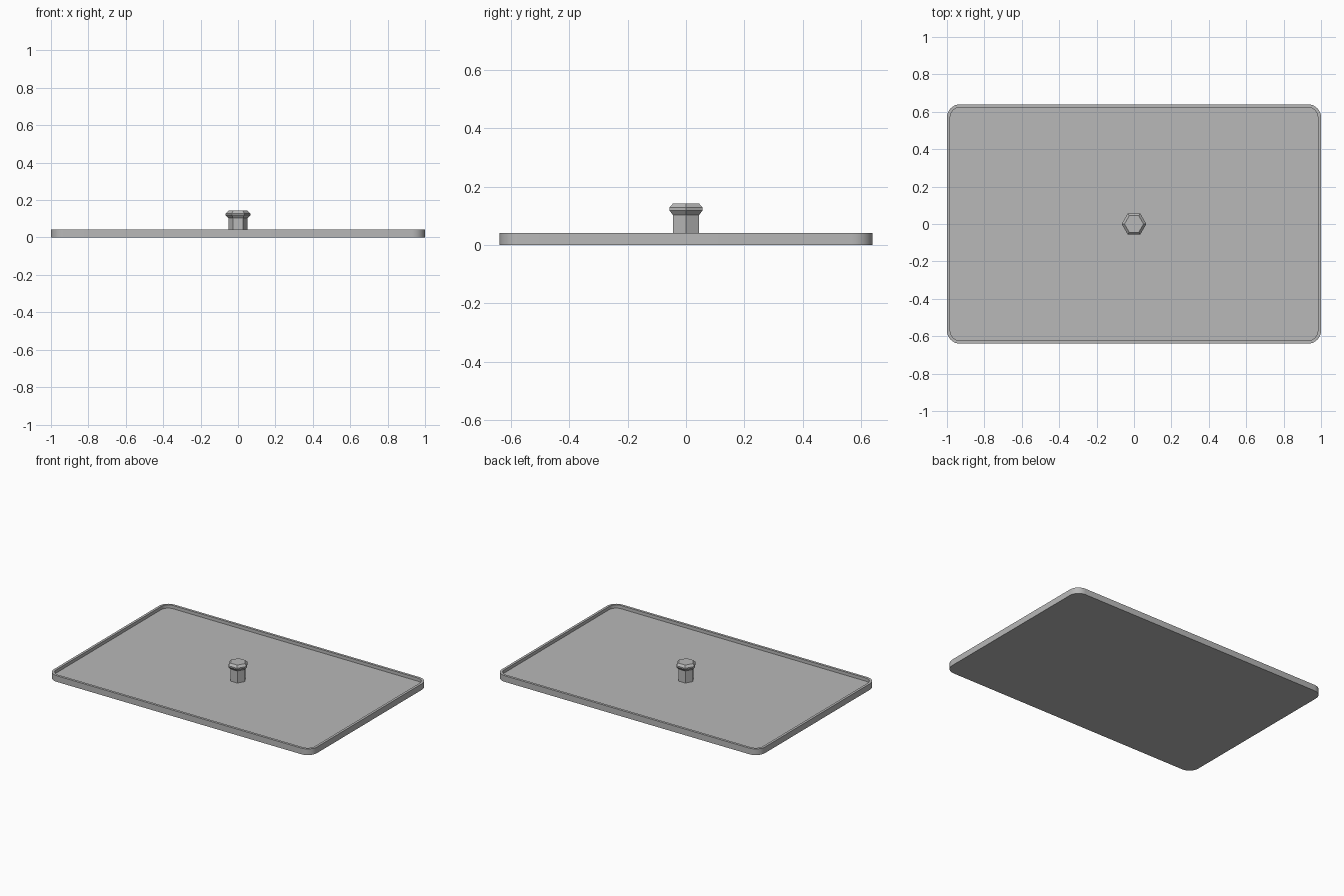
import bpy
import bmesh
from math import cos, sin, pi, radians

cube = bpy.data.objects.get("Cube")
if cube:
    bpy.data.objects.remove(cube, do_unlink=True)

GREY = (0.48, 0.48, 0.48, 1)
mat = bpy.data.materials.new("plain grey")
mat.use_nodes = True
mat.diffuse_color = GREY
bsdf = next(n for n in mat.node_tree.nodes if n.type == 'BSDF_PRINCIPLED')
bsdf.inputs["Base Color"].default_value = GREY


def rounded_rect(half_x, half_y, radius, z, steps=8):
    """Counter-clockwise outline of a rectangle with round corners."""
    pts = []
    for corner, (sx, sy) in enumerate([(1, 1), (-1, 1), (-1, -1), (1, -1)]):
        for i in range(steps + 1):
            a = (corner + i / steps) * pi / 2
            pts.append((sx * (half_x - radius) + radius * cos(a),
                        sy * (half_y - radius) + radius * sin(a), z))
    return pts


def hexagon(radius, z):
    """Hexagon with its points along x."""
    return [(radius * cos(i * pi / 3), radius * sin(i * pi / 3), z) for i in range(6)]


def loft(name, outlines):
    """Bridge matching outlines in order and cap both ends."""
    bm = bmesh.new()
    rings = [[bm.verts.new(p) for p in o] for o in outlines]
    n = len(rings[0])
    for low, high in zip(rings, rings[1:]):
        for i in range(n):
            j = (i + 1) % n
            bm.faces.new((low[i], low[j], high[j], high[i]))
    bm.faces.new(rings[0][::-1])
    bm.faces.new(rings[-1])
    bmesh.ops.recalc_face_normals(bm, faces=bm.faces)
    mesh = bpy.data.meshes.new(name)
    bm.to_mesh(mesh)
    bm.free()
    mesh.materials.append(mat)
    obj = bpy.data.objects.new(name, mesh)
    bpy.context.collection.objects.link(obj)
    return obj


# Shallow tray-like lid: outer wall, flat rim, inner wall, sunken floor
HALF_X, HALF_Y, CORNER = 1.0, 0.64, 0.07
RIM, HEIGHT, FLOOR = 0.017, 0.042, 0.02
inner = (HALF_X - RIM, HALF_Y - RIM, CORNER - RIM)
lid = loft("lid_plate", [
    rounded_rect(HALF_X, HALF_Y, CORNER, 0),
    rounded_rect(HALF_X, HALF_Y, CORNER, HEIGHT),
    rounded_rect(*inner, HEIGHT),
    rounded_rect(*inner, FLOOR),
])
bpy.ops.object.select_all(action='DESELECT')
lid.select_set(True)
bpy.context.view_layer.objects.active = lid
bpy.ops.object.shade_smooth_by_angle(angle=radians(30))

# Six-sided knob: straight stem with a bevelled cap
PROFILE = [(0.052, FLOOR), (0.052, 0.103), (0.066, 0.119),
           (0.066, 0.128), (0.051, 0.143)]
loft("knob", [hexagon(r, z) for r, z in PROFILE])
